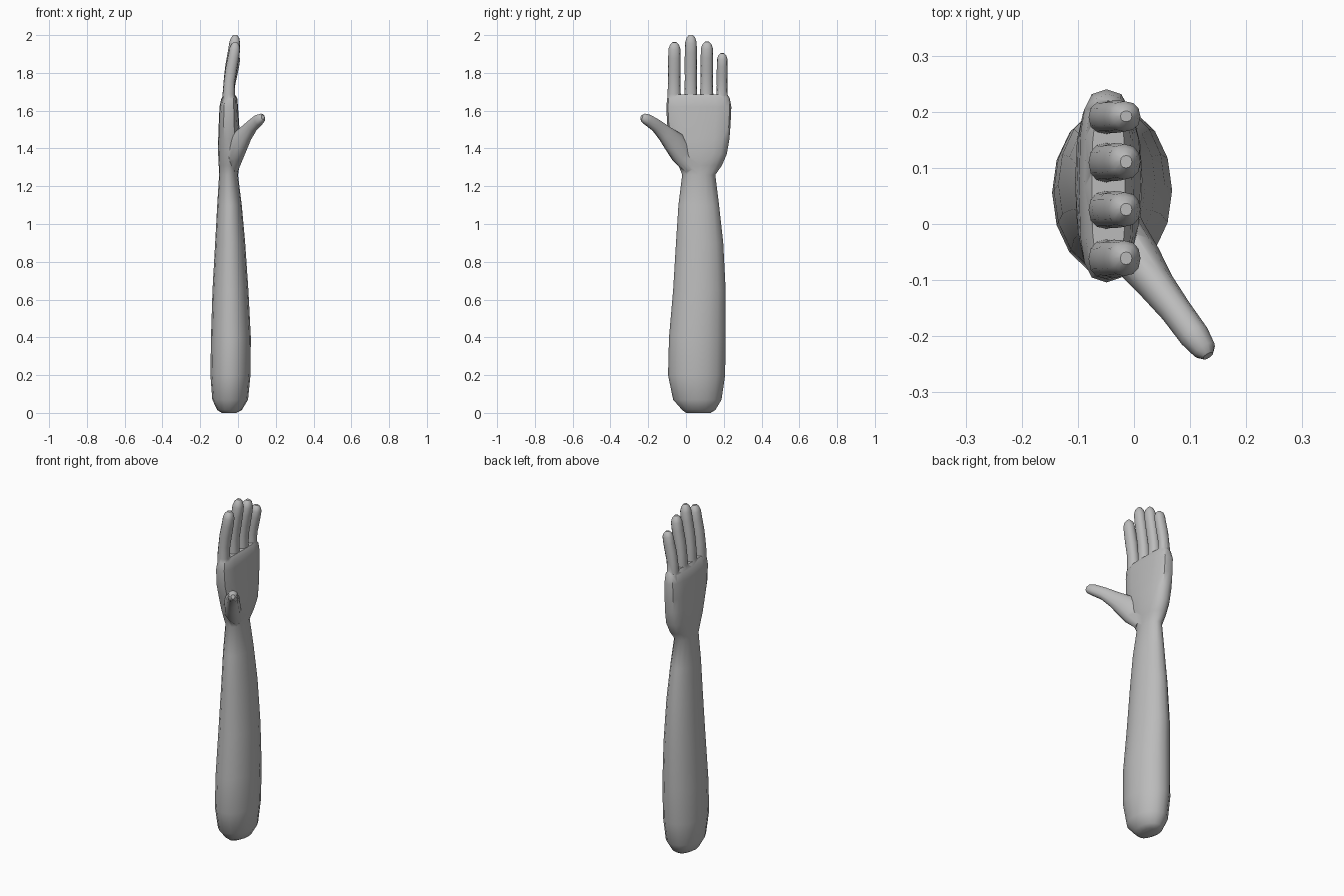
import bpy, bmesh, math
from mathutils import Vector

if "Cube" in bpy.data.objects:
    bpy.data.objects.remove(bpy.data.objects["Cube"])

skin = bpy.data.materials.new("plain grey")
skin.diffuse_color = (0.5, 0.5, 0.5, 1)
skin.use_nodes = True
skin.node_tree.nodes["Principled BSDF"].inputs["Base Color"].default_value = skin.diffuse_color


def spow(v, p):
    return math.copysign(abs(v) ** p, v)


def loft(name, rings):
    """Bridge a list of closed point rings into a capped solid."""
    bm = bmesh.new()
    loops = [[bm.verts.new(p) for p in r] for r in rings]
    n = len(loops[0])
    for a, b in zip(loops, loops[1:]):
        for i in range(n):
            j = (i + 1) % n
            bm.faces.new((a[i], a[j], b[j], b[i]))
    bm.faces.new(loops[0])
    bm.faces.new(loops[-1])
    bmesh.ops.recalc_face_normals(bm, faces=bm.faces)
    me = bpy.data.meshes.new(name)
    bm.to_mesh(me)
    bm.free()
    me.materials.append(skin)
    ob = bpy.data.objects.new(name, me)
    bpy.context.collection.objects.link(ob)
    return ob


def section(z, x0, x1, y0, y1, p=1.0, n=16):
    """Horizontal rounded section from its extents; p < 1 is boxier."""
    pts = []
    for i in range(n):
        a = 2 * math.pi * i / n
        pts.append(((x0 + x1) / 2 + (x1 - x0) / 2 * spow(math.cos(a), p),
                    (y0 + y1) / 2 + (y1 - y0) / 2 * spow(math.sin(a), p), z))
    return pts


def tube(name, path, side, n=12):
    """Elliptical tube; path holds (point, half width, half depth)."""
    side = Vector(side).normalized()
    pts = [Vector(p) for p, w, h in path]
    rings = []
    for k, (p, w, h) in enumerate(path):
        t = (pts[min(k + 1, len(pts) - 1)] - pts[max(k - 1, 0)]).normalized()
        up = side.cross(t).normalized()
        rings.append([pts[k] + side * w * spow(math.cos(a), 0.88) + up * h * spow(math.sin(a), 0.88)
                      for a in (2 * math.pi * i / n for i in range(n))])
    return loft(name, rings)


# Forearm, wrist and palm
arm = loft("arm", [section(*s) for s in (
    (0.0, -0.085, -0.01, 0.0, 0.13),
    (0.015, -0.11, 0.02, -0.02, 0.155),
    (0.07, -0.136, 0.053, -0.068, 0.188),
    (0.2, -0.146, 0.066, -0.095, 0.207),
    (0.4, -0.143, 0.068, -0.09, 0.21),
    (0.65, -0.135, 0.055, -0.068, 0.21),
    (0.9, -0.121, 0.038, -0.053, 0.197),
    (1.1, -0.11, 0.02, -0.04, 0.175),
    (1.26, -0.1, 0.0, -0.02, 0.155),
    (1.31, -0.102, 0.008, -0.04, 0.19, 0.9),
    (1.37, -0.105, 0.015, -0.06, 0.216, 0.8),
    (1.45, -0.105, 0.012, -0.08, 0.23, 0.75),
    (1.53, -0.102, 0.006, -0.1, 0.236, 0.7),
    (1.62, -0.098, 0.0, -0.104, 0.24, 0.65),
    (1.665, -0.088, -0.004, -0.1, 0.232, 0.65),
    (1.685, -0.075, -0.016, -0.09, 0.22, 0.65),
)])

# Four gently curved fingers: base y, tip y, tip z, half width
parts = []
for name, yb, yt, top, w in (("index_finger", -0.063, -0.061, 1.962, 0.035),
                             ("middle_finger", 0.025, 0.026, 2.0, 0.034),
                             ("ring_finger", 0.109, 0.111, 1.965, 0.035),
                             ("little_finger", 0.19, 0.192, 1.904, 0.03)):
    length = top - 1.64
    path = []
    for f, x, s in ((0, -0.048, 1.0), (0.15, -0.049, 1.0), (0.36, -0.045, 0.93), (0.55, -0.036, 0.97),
                    (0.75, -0.024, 0.94), (0.89, -0.017, 0.9), (0.96, -0.015, 0.68), (1, -0.014, 0.32)):
        path.append(((x, yb + (yt - yb) * f, 1.64 + length * f), w * s, 0.032 * s))
    parts.append(tube(name, path, (0, 1, 0)))

# Thumb with its fleshy base
parts.append(tube("thumb", [
    ((-0.035, 0.03, 1.30), 0.035, 0.045),
    ((-0.022, -0.02, 1.37), 0.045, 0.064),
    ((0.008, -0.065, 1.435), 0.042, 0.062),
    ((0.04, -0.11, 1.478), 0.033, 0.046),
    ((0.075, -0.155, 1.52), 0.028, 0.035),
    ((0.108, -0.2, 1.55), 0.027, 0.031),
    ((0.126, -0.225, 1.562), 0.021, 0.024),
    ((0.132, -0.235, 1.566), 0.01, 0.012),
], (0.84, 0.54, 0)))

# Merge the digits into one skin
bpy.context.view_layer.objects.active = arm
arm.select_set(True)
for part in parts:
    m = arm.modifiers.new("merge", 'BOOLEAN')
    m.operation = 'UNION'
    m.solver = 'EXACT'
    m.object = part
    bpy.ops.object.modifier_apply(modifier=m.name)
    bpy.data.objects.remove(part)
arm.name = "forearm_and_hand"
bpy.ops.object.shade_smooth_by_angle(angle=math.radians(40))
